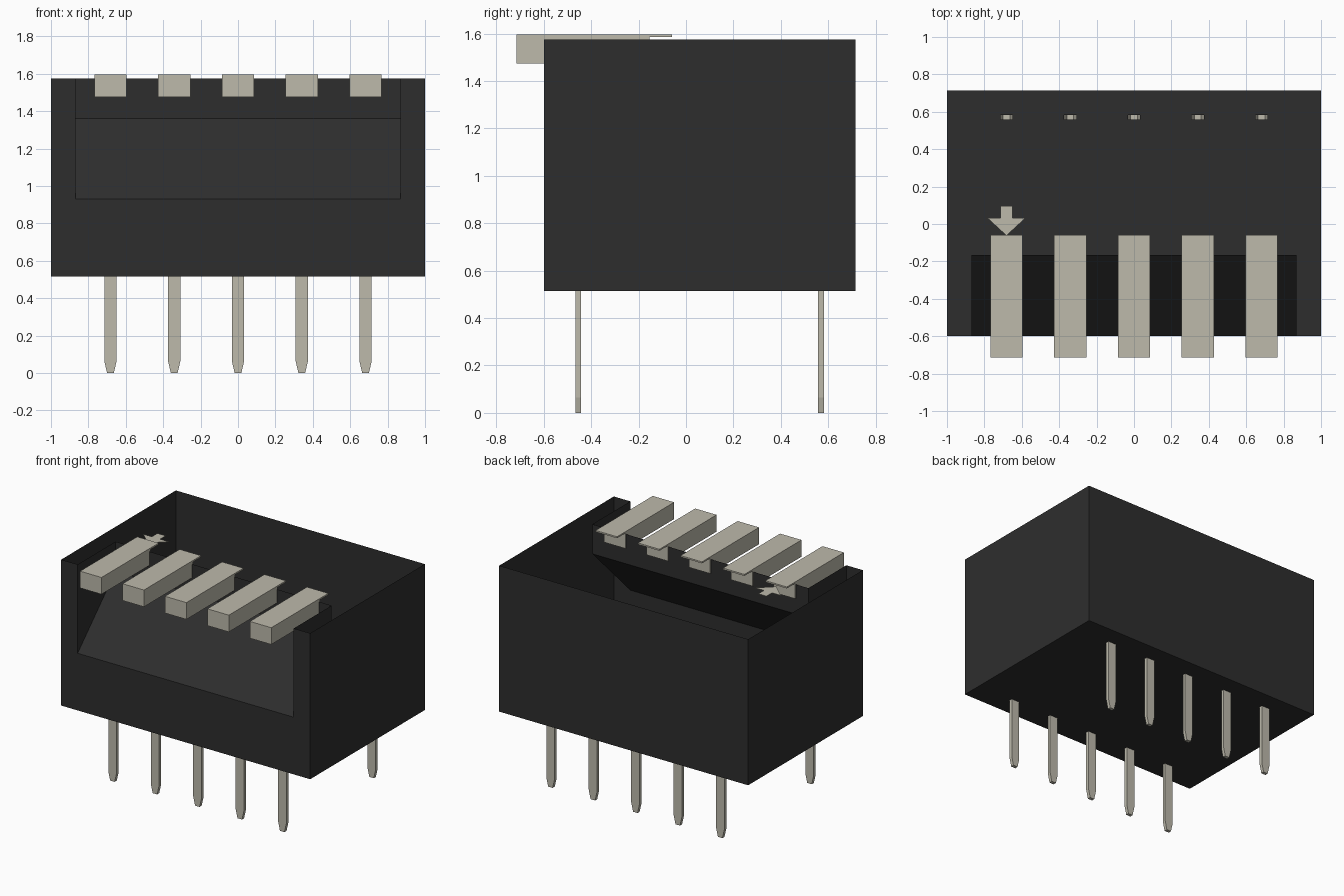
import bpy
import bmesh

cube = bpy.data.objects.get("Cube")
if cube:
    bpy.data.objects.remove(cube, do_unlink=True)


def material(name, rgb):
    m = bpy.data.materials.new(name)
    m.use_nodes = True
    m.diffuse_color = (*rgb, 1)
    bsdf = m.node_tree.nodes["Principled BSDF"]
    bsdf.inputs["Base Color"].default_value = (*rgb, 1)
    bsdf.inputs["Roughness"].default_value = 0.6
    return m


black = material("black plastic", (0.027, 0.027, 0.027))
cream = material("warm grey", (0.51, 0.49, 0.41))


def finish(name, bm, mat, recalc=True):
    bmesh.ops.remove_doubles(bm, verts=bm.verts[:], dist=1e-5)
    if recalc:
        bmesh.ops.recalc_face_normals(bm, faces=bm.faces[:])
    me = bpy.data.meshes.new(name)
    bm.to_mesh(me)
    bm.free()
    me.materials.append(mat)
    ob = bpy.data.objects.new(name, me)
    bpy.context.collection.objects.link(ob)
    return ob


def face(bm, pts):
    return bm.faces.new([bm.verts.new(p) for p in pts])


def prism(name, profile, place, a, b, mat, caps=True, skip_edge=None):
    """Sweep a 2D profile between a and b; place(u, v, w) gives the 3D point."""
    bm = bmesh.new()
    n = len(profile)
    for i in range(n):
        if i == skip_edge:
            continue
        p, q = profile[i], profile[(i + 1) % n]
        face(bm, [place(*p, a), place(*q, a), place(*q, b), place(*p, b)])
    if caps:
        for w in (a, b):
            face(bm, [place(*p, w) for p in profile])
    return finish(name, bm, mat)


# Main dimensions
W, FRONT, BACK = 1.0, -0.6, 0.715
BASE, TOP = 0.515, 1.575
PX, PY = 0.868, -0.165          # pocket half width and rear wall
SILL, KNEE = 0.93, 1.36         # pocket slope start and end heights
PITCH = 0.341
COLUMNS = [i * PITCH for i in range(-2, 3)]
ROWS = (-0.455, 0.57)
PIN_X, PIN_Y, TIP_X = 0.033, 0.012, 0.018

# Thin open-topped housing with a sloped pocket in the front wall
bm = bmesh.new()
face(bm, [(-W, BACK, BASE), (-W, BACK, TOP), (W, BACK, TOP), (W, BACK, BASE)])
face(bm, [(-W, FRONT, BASE), (W, FRONT, BASE), (W, FRONT, TOP), (PX, FRONT, TOP),
          (PX, FRONT, SILL), (-PX, FRONT, SILL), (-PX, FRONT, TOP), (-W, FRONT, TOP)])
for s in (-1, 1):
    face(bm, [(s * W, FRONT, BASE), (s * W, BACK, BASE), (s * W, BACK, TOP), (s * W, FRONT, TOP)])
    face(bm, [(s * PX, FRONT, SILL), (s * PX, FRONT, TOP), (s * PX, PY, TOP), (s * PX, PY, KNEE)])
face(bm, [(-PX, FRONT, SILL), (PX, FRONT, SILL), (PX, PY, KNEE), (-PX, PY, KNEE)])
face(bm, [(-PX, PY, KNEE), (PX, PY, KNEE), (PX, PY, TOP), (-PX, PY, TOP)])
finish("housing", bm, black)

# Floor with a slot for every pin
bm = bmesh.new()
face(bm, [(-W, FRONT, BASE), (-W, BACK, BASE), (W, BACK, BASE), (W, FRONT, BASE)])
cuts = [((c + s * PIN_X, 0, 0), (1, 0, 0)) for c in COLUMNS for s in (-1, 1)]
cuts += [((0, r + s * PIN_Y, 0), (0, 1, 0)) for r in ROWS for s in (-1, 1)]
for co, no in cuts:
    bmesh.ops.bisect_plane(bm, geom=bm.verts[:] + bm.edges[:] + bm.faces[:],
                           plane_co=co, plane_no=no)
slots = []
for f in bm.faces:
    c = f.calc_center_median()
    if any(abs(c.x - x) < PIN_X / 2 for x in COLUMNS) and any(abs(c.y - y) < PIN_Y / 2 for y in ROWS):
        slots.append(f)
bmesh.ops.delete(bm, geom=slots, context='FACES')
finish("floor", bm, black, recalc=False)

# Flat hollow pins with tapered tips, open where they meet the floor
pin_profile = [(-PIN_X, BASE), (-PIN_X, 0.065), (-TIP_X, 0), (TIP_X, 0),
               (PIN_X, 0.065), (PIN_X, BASE)]
for row, y in zip(("front", "back"), ROWS):
    for i, x in enumerate(COLUMNS):
        prism(f"{row}_pin_{i + 1}", pin_profile,
              lambda u, v, w, x=x: (x + u, w, v),
              y - PIN_Y, y + PIN_Y, cream, skip_edge=5)

# Keys: a solid bar with a thin lip reaching back
key_profile = [(-0.715, 1.475), (-0.155, 1.475), (-0.155, 1.586),
               (-0.06, 1.586), (-0.06, 1.597), (-0.715, 1.597)]
for i, x in enumerate(COLUMNS):
    prism(f"key_{i + 1}", key_profile, lambda u, v, w: (w, u, v),
          x - 0.086, x + 0.086, cream)

# Flat arrow marker pointing at the first key
arrow = [(0, -0.062), (0.103, 0.033), (0.033, 0.033), (0.033, 0.097),
         (-0.033, 0.097), (-0.033, 0.033), (-0.103, 0.033)]
prism("arrow_marker", arrow, lambda u, v, w: (COLUMNS[0] + u, v, w),
      TOP - 0.002, TOP + 0.001, cream)
